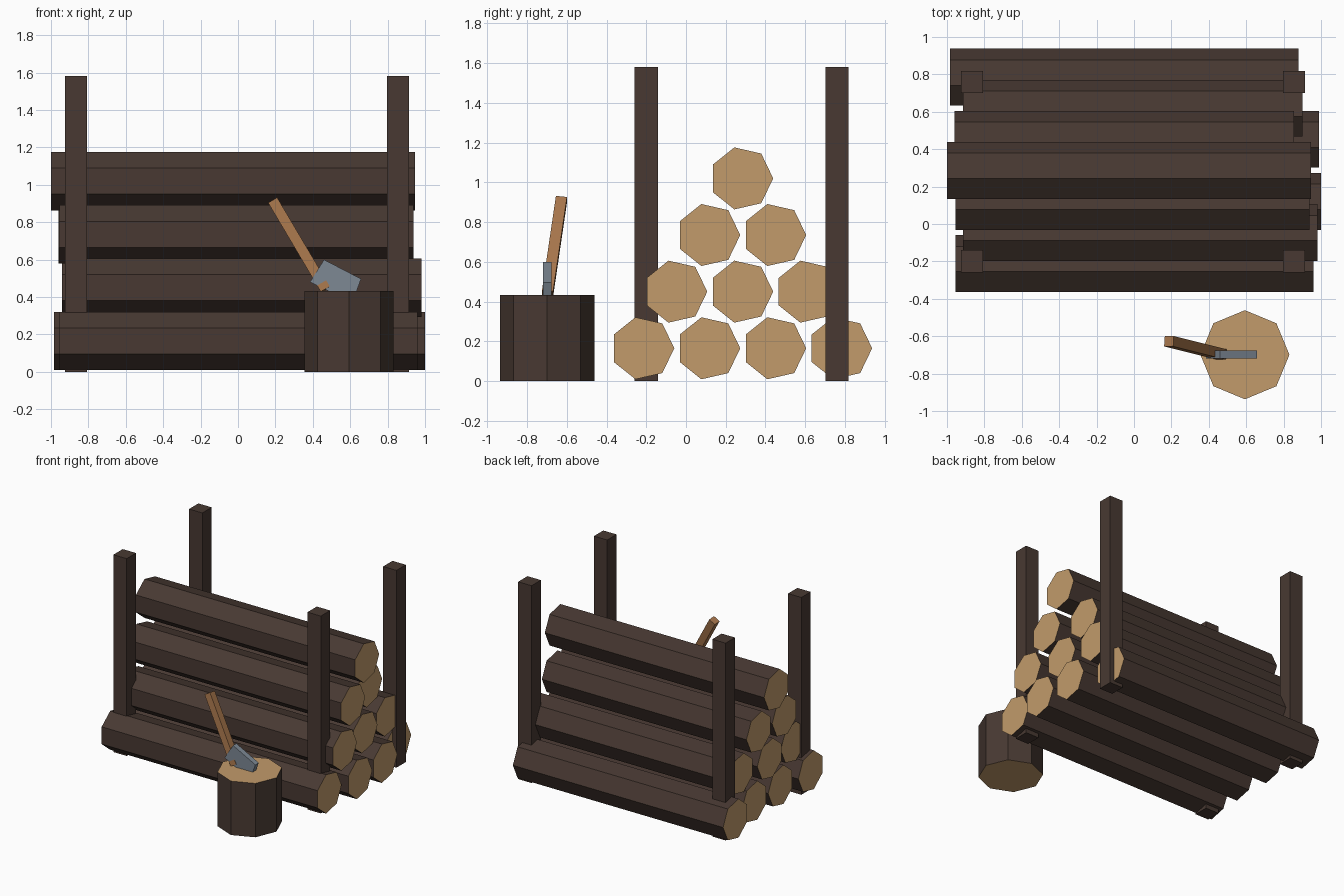
import bpy, bmesh, math
from mathutils import Vector

if "Cube" in bpy.data.objects:
    bpy.data.objects.remove(bpy.data.objects["Cube"])


def material(name, srgb):
    m = bpy.data.materials.new(name)
    lin = [((c / 255 + 0.055) / 1.055) ** 2.4 for c in srgb]
    m.diffuse_color = (*lin, 1)
    m.use_nodes = True
    m.node_tree.nodes["Principled BSDF"].inputs["Base Color"].default_value = m.diffuse_color
    return m


BARK = material("dark_bark", (72, 57, 50))
CUT = material("cut_wood", (194, 155, 107))
HANDLE = material("handle_wood", (166, 117, 75))
STEEL = material("steel", (125, 136, 148))


def prism(name, profile, sweep, side, cap=None):
    """Extrude a flat list of 3D points along sweep; end caps may differ in colour."""
    bm = bmesh.new()
    sweep = Vector(sweep)
    a = [bm.verts.new(p) for p in profile]
    b = [bm.verts.new(Vector(p) + sweep) for p in profile]
    n = len(a)
    for i in range(n):
        bm.faces.new((a[i], a[(i + 1) % n], b[(i + 1) % n], b[i]))
    for ring in (a, b):
        bm.faces.new(ring).material_index = 1 if cap else 0
    bmesh.ops.recalc_face_normals(bm, faces=bm.faces)
    me = bpy.data.meshes.new(name)
    bm.to_mesh(me)
    bm.free()
    for m in (side, cap):
        if m:
            me.materials.append(m)
    ob = bpy.data.objects.new(name, me)
    bpy.context.collection.objects.link(ob)
    return ob


def polygon(n, r, centre, u, v):
    c, u, v = Vector(centre), Vector(u), Vector(v)
    return [c + r * (math.cos(2 * math.pi * i / n) * u + math.sin(2 * math.pi * i / n) * v)
            for i in range(n)]


X, Y, Z = Vector((1, 0, 0)), Vector((0, 1, 0)), Vector((0, 0, 1))

# stacked logs: each row lists the left and right ends, front to back
rows = [
    [(-0.955, 0.96), (-0.92, 1.0), (-0.92, 0.99), (-0.985, 0.88)],
    [(-0.915, 0.98), (-0.94, 0.93), (-0.915, 0.90)],
    [(-0.955, 0.937), (-0.96, 0.855)],
    [(-1.0, 0.945)],
]
for r, row in enumerate(rows):
    for i, (x0, x1) in enumerate(row):
        y = -0.219 + 0.166 * r + 0.332 * i
        z = 0.165 + 0.285 * r
        prism(f"log_{r + 1}_{i + 1}", polygon(7, 0.16, (x0, y, z), Y, Z),
              (x1 - x0, 0, 0), BARK, CUT)

# four corner posts
for sx, x in (("left", -0.866), ("right", 0.856)):
    for sy, y in (("front", -0.199), ("back", 0.76)):
        h = 0.059
        prism(f"post_{sy}_{sx}",
              [(x - h, y - h, 0), (x + h, y - h, 0), (x + h, y + h, 0), (x - h, y + h, 0)],
              (0, 0, 1.582), BARK)

# chopping stump
prism("chopping_stump", polygon(8, 0.238, (0.593, -0.699, 0), X, Y), (0, 0, 0.432), BARK, CUT)

# axe head, sunk into the stump
head = [(0.46, 0.60), (0.658, 0.497), (0.612, 0.37), (0.385, 0.48)]
prism("axe_head", [(x, -0.72, z) for x, z in head], (0, 0.043, 0), STEEL)

# axe handle, leaning left and back
low, top = Vector((0.468, -0.697, 0.44)), Vector((0.187, -0.627, 0.915))
d = (top - low).normalized()
v = (Y - Y.dot(d) * d).normalized()
u = v.cross(d)
s = 0.028
prism("axe_handle", [low + s * (a * u + b * v) for a, b in ((-1, -1), (1, -1), (1, 1), (-1, 1))],
      top - low, HANDLE)
